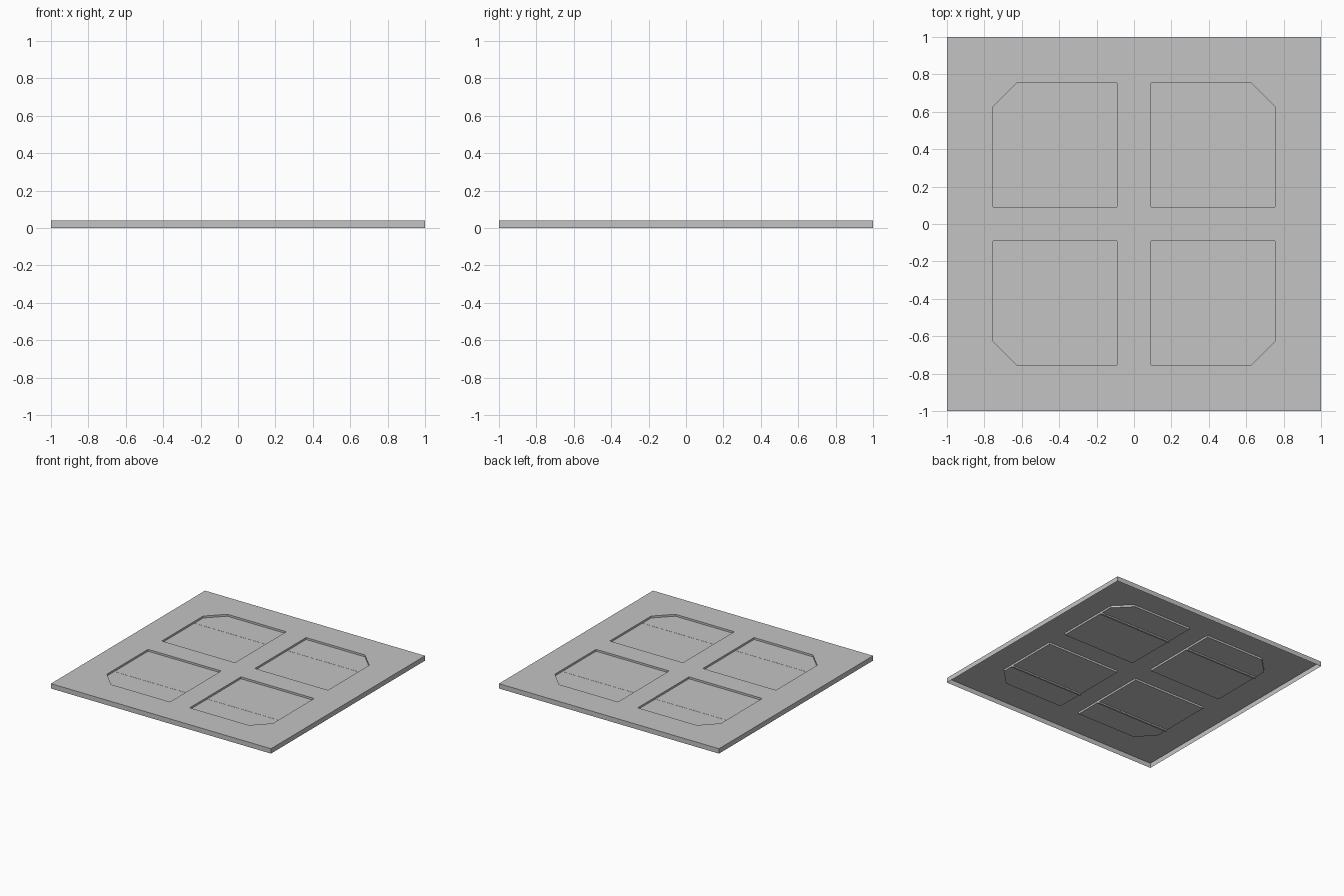
import bpy
import bmesh

HEIGHT = 0.04          # top surface
FLOOR = 0.024          # bottom of the sunken panels
NEAR, FAR, CUT = 0.09, 0.755, 0.13

old = bpy.data.objects.get("Cube")
if old:
    bpy.data.objects.remove(old, do_unlink=True)

grey = bpy.data.materials.new("light_grey")
grey.use_nodes = True
colour = (0.55, 0.55, 0.55, 1)
grey.diffuse_color = colour
grey.node_tree.nodes["Principled BSDF"].inputs["Base Color"].default_value = colour


def finish(name, bm):
    """Turn one quarter into an object mirrored across both axes."""
    mesh = bpy.data.meshes.new(name)
    bm.to_mesh(mesh)
    bm.free()
    mesh.materials.append(grey)
    obj = bpy.data.objects.new(name, mesh)
    bpy.context.collection.objects.link(obj)
    mirror = obj.modifiers.new("mirror", "MIRROR")
    mirror.use_axis = (True, True, False)
    return obj


def ring(bm, points, z):
    return [bm.verts.new((x, y, z)) for x, y in points]


# Quarter of the thin tile: top sheet around a sunken panel
bm = bmesh.new()
square = [(0, 0), (1, 0), (1, 1), (0, 1)]
panel = [(NEAR, NEAR), (FAR, NEAR), (FAR, FAR - CUT), (FAR - CUT, FAR), (NEAR, FAR)]
o = ring(bm, square, HEIGHT)
p = ring(bm, panel, HEIGHT)
for face in ((o[0], o[1], p[1], p[0]), (o[1], o[2], p[2], p[1]),
             (o[2], p[3], p[2]), (o[2], o[3], p[4], p[3]),
             (o[3], o[0], p[0], p[4])):
    bm.faces.new(face)

# Sunken panel walls and floor
f = ring(bm, panel, FLOOR)
for i in range(len(p)):
    j = (i + 1) % len(p)
    bm.faces.new((p[i], p[j], f[j], f[i]))
bm.faces.new(f)

# Outer skirt, open underneath
s = ring(bm, square[1:], 0)
for i in range(2):
    bm.faces.new((o[i + 2], o[i + 1], s[i], s[i + 1]))
finish("tile_sheet", bm)

# Slim rib under each panel
bm = bmesh.new()
bmesh.ops.create_cube(bm, size=1)
bmesh.ops.scale(bm, vec=(FAR - NEAR, 0.016, 0.012), verts=bm.verts)
bmesh.ops.translate(bm, vec=((FAR + NEAR) / 2, 0.52, FLOOR - 0.005), verts=bm.verts)
finish("panel_rib", bm)
